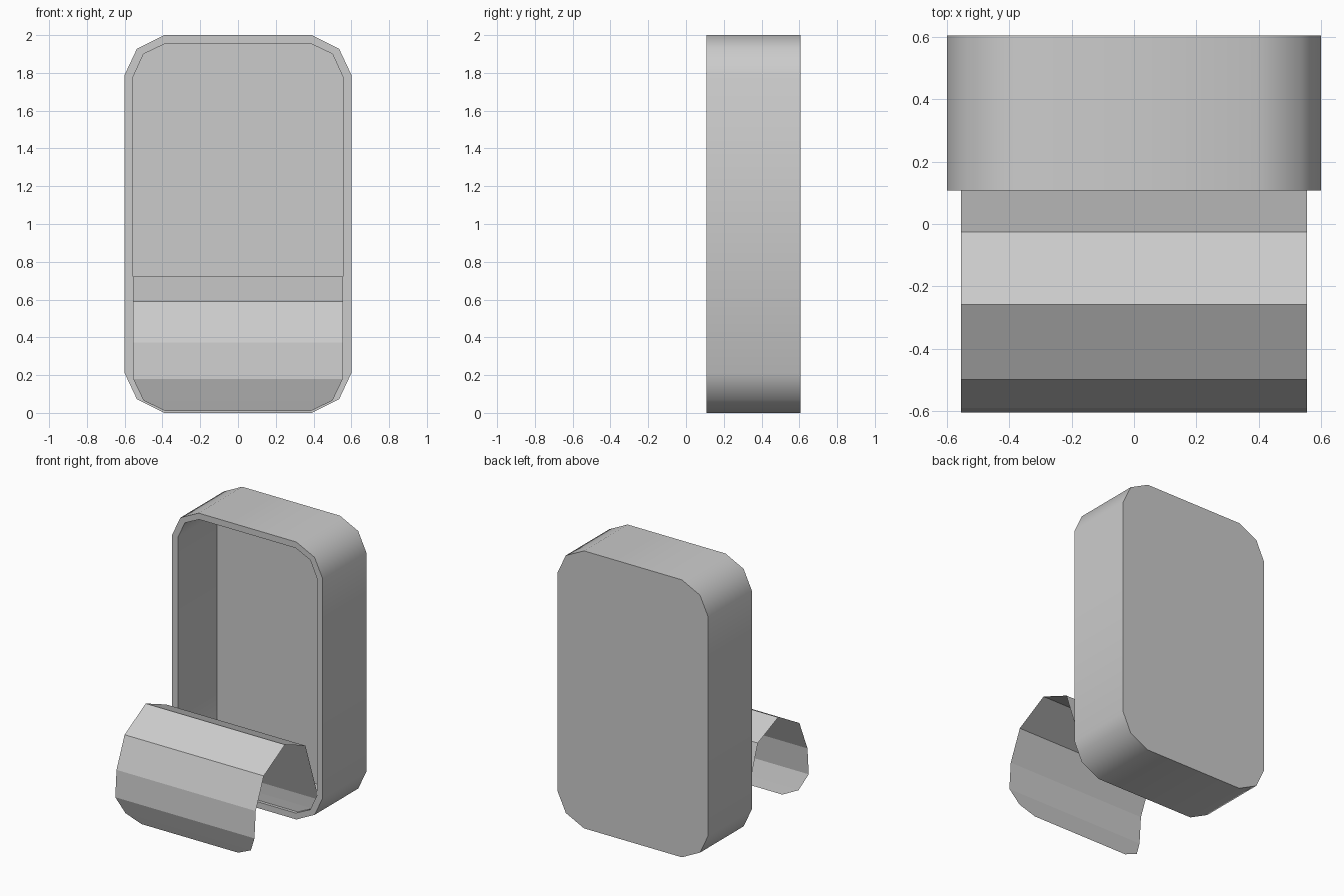
import bpy, bmesh, math

if "Cube" in bpy.data.objects:
    bpy.data.objects.remove(bpy.data.objects["Cube"])


def rounded_outline(corner):
    """Mirror one top-right corner (x, height above mid) into a full loop around z = 1."""
    tr = list(corner)
    tl = [(-x, h) for x, h in reversed(tr)]
    bl = [(-x, -h) for x, h in tr]
    br = [(x, -h) for x, h in reversed(tr)]
    return [(x, 1 + h) for x, h in tr + tl + bl + br]


def make_object(name, bm):
    bmesh.ops.recalc_face_normals(bm, faces=bm.faces)
    mesh = bpy.data.meshes.new(name)
    bm.to_mesh(mesh)
    bm.free()
    obj = bpy.data.objects.new(name, mesh)
    bpy.context.collection.objects.link(obj)
    return obj


def bridge(bm, a, b, closed=True):
    n = len(a)
    for i in range(n if closed else n - 1):
        j = (i + 1) % n
        bm.faces.new((a[i], a[j], b[j], b[i]))


# Tray: outer wall, front rim, cavity wall and the two back faces
outer = rounded_outline([(0.6, 0.79), (0.535, 0.928), (0.39, 1.0)])
inner = rounded_outline([(0.555, 0.78), (0.5, 0.9), (0.385, 0.955)])
bm = bmesh.new()
loops = [[bm.verts.new((x, y, z)) for x, z in outline]
         for outline, y in ((outer, 0.605), (outer, 0.108), (inner, 0.108), (inner, 0.555))]
for a, b in zip(loops, loops[1:]):
    bridge(bm, a, b)
bm.faces.new(loops[0])
bm.faces.new(loops[-1])
tray = make_object("tray", bm)
bpy.context.view_layer.objects.active = tray
tray.select_set(True)
bpy.ops.object.shade_smooth_by_angle(angle=math.radians(50))

# Peeled lid: thin sheet swept along a curl, as (half width, y, z), with cut corners
curl = [(0.385, 0.13, 0.045), (0.5, 0.13, 0.1), (0.555, 0.128, 0.18),
        (0.555, -0.025, 0.627), (0.555, -0.258, 0.723), (0.555, -0.499, 0.59),
        (0.555, -0.591, 0.372), (0.555, -0.605, 0.18),
        (0.5, -0.567, 0.065), (0.385, -0.548, 0.01)]
bm = bmesh.new()
left = [bm.verts.new((-w, y, z)) for w, y, z in curl]
right = [bm.verts.new((w, y, z)) for w, y, z in curl]
bridge(bm, left, right, closed=False)
make_object("peeled_lid", bm)
